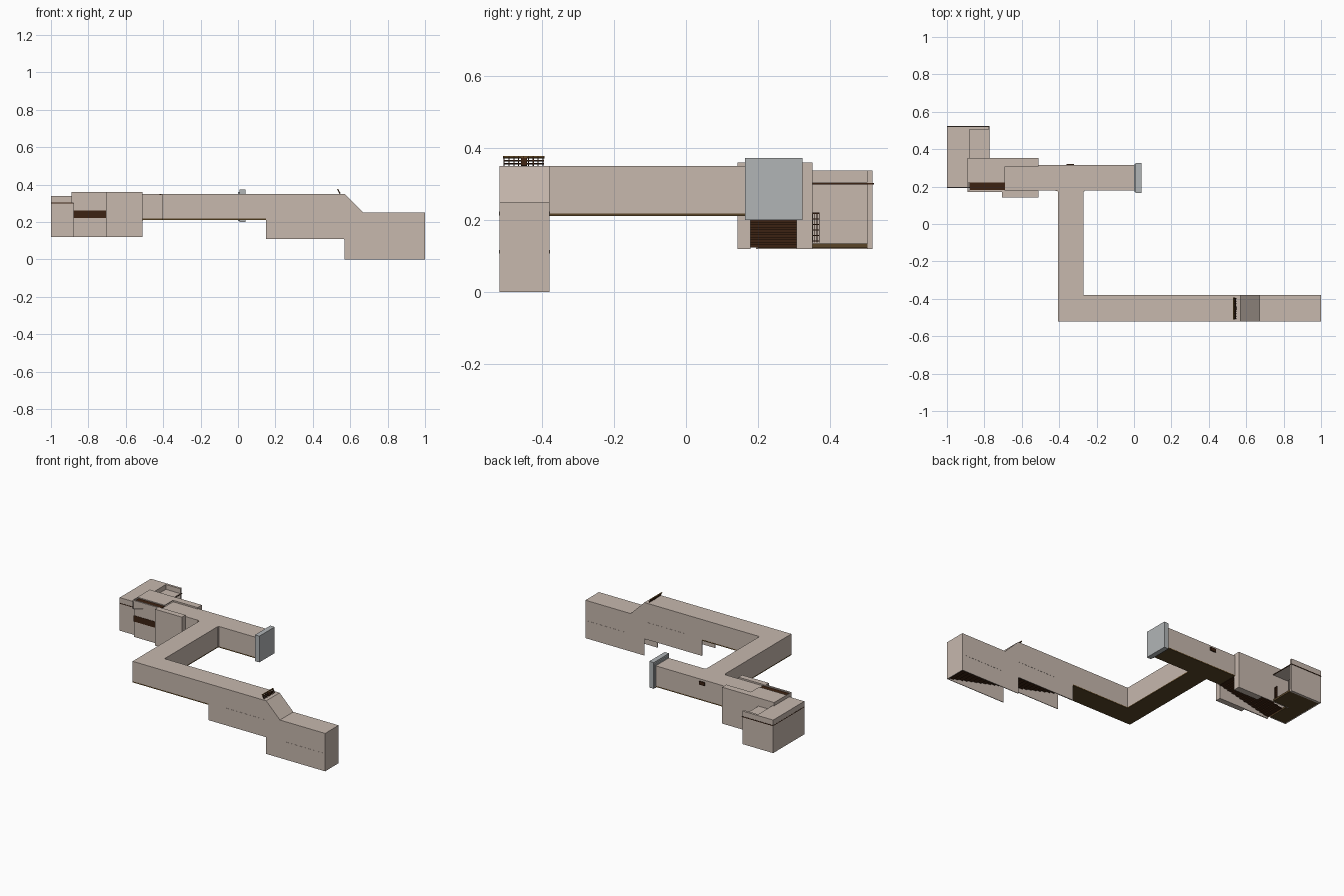
import bpy, bmesh

def material(name, rgb):
    m = bpy.data.materials.new(name)
    m.diffuse_color = (*rgb, 1)
    return m

TAN = material("plaster", (0.57, 0.48, 0.42))
DARK = material("dark_wood", (0.045, 0.016, 0.006))
FLOOR = material("floor_brown", (0.10, 0.06, 0.022))
GOLD = material("gold_trim", (0.20, 0.11, 0.03))
GREY = material("grey_metal", (0.44, 0.46, 0.47))

def prism(name, profile, y0, y1, mat):
    """Extrude an x-z outline along y."""
    bm = bmesh.new()
    f = bm.faces.new([bm.verts.new((x, y0, z)) for x, z in profile])
    r = bmesh.ops.extrude_face_region(bm, geom=[f])
    vs = [v for v in r["geom"] if isinstance(v, bmesh.types.BMVert)]
    bmesh.ops.translate(bm, verts=vs, vec=(0, y1 - y0, 0))
    bmesh.ops.recalc_face_normals(bm, faces=bm.faces[:])
    me = bpy.data.meshes.new(name)
    bm.to_mesh(me)
    bm.free()
    me.materials.append(mat)
    ob = bpy.data.objects.new(name, me)
    bpy.context.collection.objects.link(ob)
    return ob

def box(name, x0, x1, y0, y1, z0, z1, mat=TAN):
    return prism(name, [(x0, z0), (x1, z0), (x1, z1), (x0, z1)], y0, y1, mat)

def stairs(name, xa, za, xb, zb, y0, y1, n=12, t=0.006):
    """Thin stepped sheet from (xa, za) to (xb, zb)."""
    top = [(xa, za)]
    for i in range(n):
        x = xa + (xb - xa) * (i + 1) / n
        top += [(x, za + (zb - za) * i / n), (x, za + (zb - za) * (i + 1) / n)]
    top.pop(0)
    top.insert(0, (xa, za))
    s = t if xb > xa else -t
    low = [(x - s * 0.6, z - t) for x, z in reversed(top)]
    prism(name, top + low, y0, y1, DARK)

T = 0.004

# Main corridors with brown floor slabs
corridors = {
    "front_corridor": (-0.405, 0.15, -0.52, -0.38),
    "link_corridor": (-0.405, -0.27, -0.38, 0.18),
    "rear_corridor": (-0.69, 0.005, 0.18, 0.315),
}
for name, (x0, x1, y0, y1) in corridors.items():
    box(name, x0, x1, y0, y1, 0.218, 0.35)
    fx0 = -0.51 if name == "rear_corridor" else x0
    box(name + "_floor", fx0, x1, y0, y1, 0.213, 0.218, FLOOR)
    box(name + "_trim", fx0, x1, y0 - 0.001, y1 + 0.001, 0.2125, 0.2165, GOLD)
    box(name + "_underside", fx0, x1, y0, y1, 0.211, 0.213, FLOOR)

# Grey door at the end of the rear corridor
box("end_door", 0.008, 0.04, 0.165, 0.325, 0.2, 0.373, GREY)
box("end_door_frame", 0.0, 0.01, 0.175, 0.318, 0.205, 0.36, GREY)

# Stepped stair hall on the right: two side walls, roof, end wall
side = [(0.15, 0.11), (0.57, 0.11), (0.57, 0), (1, 0), (1, 0.25),
        (0.67, 0.25), (0.57, 0.35), (0.15, 0.35)]
roof = [(0.15, 0.35), (0.57, 0.35), (0.67, 0.25), (1, 0.25),
        (1, 0.246), (0.668, 0.246), (0.568, 0.346), (0.15, 0.346)]
for name, y in (("front", -0.52), ("back", -0.38 - T)):
    prism("hall_wall_" + name, side, y, y + T, TAN)
    # Long thin wall slots
    for i, (x0, x1, z) in enumerate(((0.28, 0.565, 0.214), (0.705, 0.985, 0.107))):
        box(f"wall_slot_{name}_{i}", x0, x1, y - 0.001, y + T + 0.001, z, z + 0.01, TAN)
prism("hall_roof", roof, -0.52, -0.38, TAN)
box("hall_end_wall", 1 - T, 1, -0.52, -0.38, 0, 0.25)
stairs("upper_hall_stairs", 0.15, 0.218, 0.57, 0.112, -0.516, -0.384)
stairs("lower_hall_stairs", 0.57, 0.112, 0.995, 0.008, -0.516, -0.384)

# Leaning lattice above the roof slope
def leaning_bar(name, y0, y1, a, b, mat):
    p = lambda t: (0.543 - 0.014 * t, 0.35 + 0.026 * t)
    (xa, za), (xb, zb) = p(a), p(b)
    prism(name, [(xa, za), (xa + 0.006, za + 0.002), (xb + 0.006, zb + 0.002), (xb, zb)], y0, y1, mat)

for i in range(9):
    y = -0.508 + i * 0.0135
    leaning_bar(f"lattice_post_{i}", y, y + 0.003, 0, 0.95, DARK)
for i, a in enumerate((0.2, 0.5)):
    leaning_bar(f"lattice_rail_{i}", -0.508, -0.396, a, a + 0.08, DARK)
leaning_bar("lattice_top_rail", -0.51, -0.394, 0.85, 1, GOLD)
leaning_bar("lattice_centre", -0.46, -0.443, 0, 0.85, DARK)

# Junction details: ceiling trims and a small rear wall box
box("junction_trim", -0.42, -0.28, 0.177, 0.18, 0.343, 0.349, DARK)
box("rear_wall_box", -0.36, -0.32, 0.315, 0.322, 0.315, 0.337, DARK)
for x in (-0.41, -0.27):
    box("junction_post", x, x + 0.006, 0.174, 0.18, 0.218, 0.35)

# Left stair room: thick side walls, roof, stair
box("room_front_block", -0.705, -0.51, 0.143, 0.18, 0.12, 0.36)
box("room_rear_block", -0.69, -0.51, 0.308, 0.352, 0.12, 0.36)
box("room_rear_wall", -0.89, -0.69, 0.352 - T, 0.352, 0.12, 0.36)
box("room_roof", -0.89, -0.69, 0.222, 0.352, 0.355, 0.36)
box("room_upper_wall", -0.89, -0.69, 0.222, 0.226, 0.3, 0.36)
box("room_upper_end", -0.89, -0.886, 0.172, 0.352, 0.3, 0.36)
box("room_roof_edge", -0.89, -0.69, 0.172, 0.182, 0.352, 0.36)
box("room_roof_slot", -0.88, -0.69, 0.182, 0.222, 0.35, 0.354, DARK)
prism("room_front_wall", [(-0.88, 0.12), (-0.705, 0.12), (-0.705, 0.35), (-0.88, 0.305)],
      0.172, 0.178, TAN)
prism("room_front_gable", [(-0.89, 0.3), (-0.705, 0.345), (-0.705, 0.36), (-0.89, 0.36)],
      0.174, 0.178, TAN)
box("front_window_band", -0.88, -0.707, 0.170, 0.174, 0.222, 0.262, DARK)
stairs("room_stairs", -0.51, 0.213, -0.88, 0.13, 0.18, 0.308)

# Far left chamber: outer walls, two-level roof, floor
box("chamber_left_wall", -1, -1 + T, 0.195, 0.52, 0.12, 0.338)
box("chamber_front_wall", -1, -0.88, 0.195, 0.195 + T, 0.12, 0.338)
box("chamber_back_wall", -1, -0.775, 0.505, 0.52, 0.12, 0.338)
box("chamber_high_roof", -1, -0.88, 0.195, 0.52, 0.332, 0.338)
box("chamber_step", -0.884, -0.88, 0.352, 0.51, 0.3, 0.338)
box("chamber_low_roof", -0.88, -0.775, 0.35, 0.51, 0.3, 0.306)
box("chamber_floor", -0.995, -0.775, 0.352, 0.515, 0.122, 0.135, FLOOR)
box("chamber_front_floor", -0.995, -0.88, 0.2, 0.352, 0.122, 0.135, FLOOR)

# Dark seam round the chamber
for i, b in enumerate(((-1.001, -0.88, 0.193, 0.197), (-1.001, -0.775, 0.519, 0.523),
                       (-1.001, -0.998, 0.193, 0.523), (-0.777, -0.773, 0.348, 0.523))):
    box(f"chamber_seam_{i}", *b, 0.299, 0.303, DARK)

# Small grille beside the room's rear wall
for i in range(4):
    y = 0.352 + i * 0.006
    box(f"grille_bar_{i}", -0.79, -0.786, y, y + 0.002, 0.138, 0.22, DARK)
for i in range(6):
    z = 0.14 + i * 0.0155
    box(f"grille_rail_{i}", -0.79, -0.786, 0.352, 0.372, z, z + 0.003, DARK)
